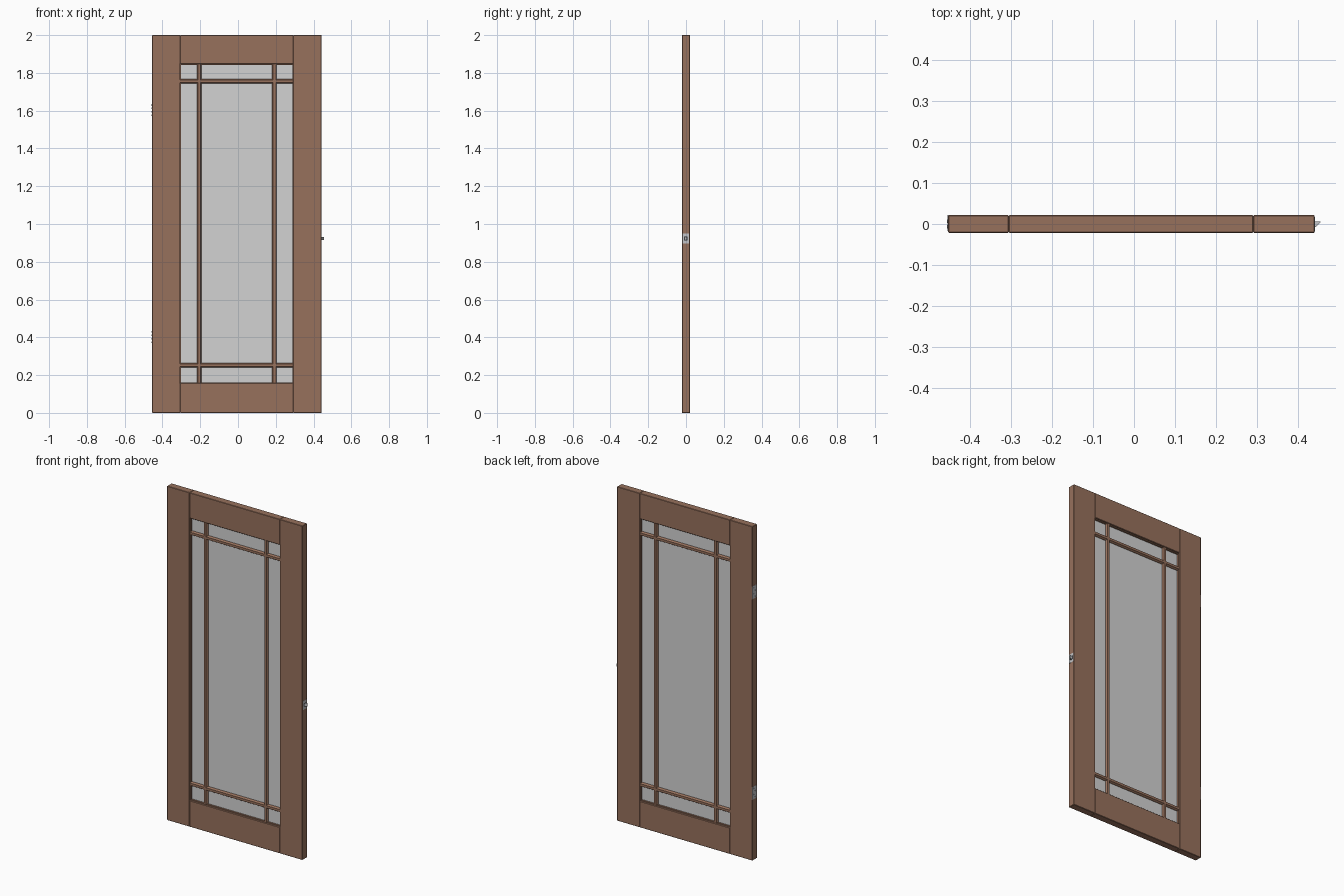
import bpy, bmesh, math

if "Cube" in bpy.data.objects:
    bpy.data.objects.remove(bpy.data.objects["Cube"])


def material(name, rgb):
    m = bpy.data.materials.new(name)
    m.diffuse_color = (*rgb, 1)
    m.use_nodes = True
    m.node_tree.nodes["Principled BSDF"].inputs["Base Color"].default_value = m.diffuse_color
    return m


WOOD = material("brown_wood", (0.31, 0.165, 0.108))
GLASS = material("frosted_glass", (0.65, 0.65, 0.65))
METAL = material("brushed_metal", (0.55, 0.56, 0.58))
DARK = material("dark_recess", (0.06, 0.06, 0.06))


def add_object(name, bm, mat):
    bmesh.ops.recalc_face_normals(bm, faces=bm.faces)
    mesh = bpy.data.meshes.new(name)
    bm.to_mesh(mesh)
    bm.free()
    mesh.materials.append(mat)
    ob = bpy.data.objects.new(name, mesh)
    bpy.context.collection.objects.link(ob)
    return ob


def box(name, x, y, z, mat, bevel=0):
    bm = bmesh.new()
    bmesh.ops.create_cube(bm, size=1)
    for v in bm.verts:
        v.co = [r[0] + (c + 0.5) * (r[1] - r[0]) for c, r in zip(v.co, (x, y, z))]
    ob = add_object(name, bm, mat)
    if bevel:
        mod = ob.modifiers.new("bevel", "BEVEL")
        mod.width = bevel
        mod.segments = 1
    return ob


def prism(name, points, a, b, place, mat):
    """Extrude a 2D profile from a to b; place maps (u, v, t) to xyz."""
    bm = bmesh.new()
    ends = [[bm.verts.new(place(u, v, t)) for u, v in points] for t in (a, b)]
    bm.faces.new(ends[0])
    bm.faces.new(ends[1])
    n = len(points)
    for i in range(n):
        j = (i + 1) % n
        bm.faces.new((ends[0][i], ends[0][j], ends[1][j], ends[1][i]))
    return add_object(name, bm, mat)


L, R = -0.455, 0.442           # door edges
IL, IR = -0.306, 0.292         # inner edges of the stiles
Z0, Z1 = 0.157, 1.847          # inner edges of the rails
Y = (-0.0215, 0.0215)          # door thickness

# Frame: stiles and rails with fine chamfers forming the joint grooves
box("left_stile", (L, IL), Y, (0, 2), WOOD, 0.002)
box("right_stile", (IR, R), Y, (0, 2), WOOD, 0.002)
box("bottom_rail", (IL, IR), Y, (0, Z0), WOOD, 0.002)
box("top_rail", (IL, IR), Y, (Z1, 2), WOOD, 0.002)

# Glass
box("glass_pane", (IL - 0.005, IR + 0.005), (-0.003, 0.003), (Z0 - 0.005, Z1 + 0.005), GLASS)

# Small beads that hold the glass inside the frame
b, d = 0.004, (-0.013, 0.013)
for name, x in (("left_bead", (IL, IL + b)), ("right_bead", (IR - b, IR))):
    box(name, x, d, (Z0, Z1), WOOD)
for name, z in (("bottom_bead", (Z0, Z0 + b)), ("top_bead", (Z1 - b, Z1))):
    box(name, (IL, IR), d, z, WOOD)

# Glazing bars with chamfered edges
w, t, h, s = 0.012, 0.007, 0.017, 0.009
bar = [(-t, -h), (t, -h), (w, -s), (w, s), (t, h), (-t, h), (-w, s), (-w, -s)]
for i, x in enumerate((-0.206, 0.193)):
    prism(f"vertical_bar_{i + 1}", bar, Z0, Z1, lambda u, v, q, x=x: (x + u, v, q), WOOD)
for i, z in enumerate((0.253, 1.755)):
    prism(f"horizontal_bar_{i + 1}", bar, IL, IR, lambda u, v, q, z=z: (q, v, z + u), WOOD)

# Hinge leaves with screw heads on the left edge
for i, z in enumerate((0.402, 1.603)):
    box(f"hinge_leaf_{i + 1}", (L - 0.0006, L + 0.004), (-0.017, 0.0215), (z - 0.038, z + 0.038), METAL)
    for k in range(4):
        y = 0.007 if k % 2 else -0.007
        zc = z - 0.027 + k * 0.018
        ring = [(0.004 * math.cos(a * math.pi / 6), 0.004 * math.sin(a * math.pi / 6)) for a in range(12)]
        prism(f"hinge_{i + 1}_screw_{k + 1}", ring, L, L - 0.002,
              lambda u, v, q, y=y, zc=zc: (q, y + u, zc + v), METAL)

# Latch plate, recess and sloped bolt on the right edge
box("latch_plate", (R - 0.003, R + 0.0008), (-0.018, 0.017), (0.896, 0.95), METAL)
box("latch_recess", (R, R + 0.0012), (-0.0095, 0.0085), (0.912, 0.934), DARK)
bolt = [(R, -0.0075), (R + 0.003, -0.0075), (0.4565, 0.005), (0.4565, 0.0065), (R, 0.0065)]
prism("latch_bolt", bolt, 0.914, 0.932, lambda u, v, q: (u, v, q), METAL)
